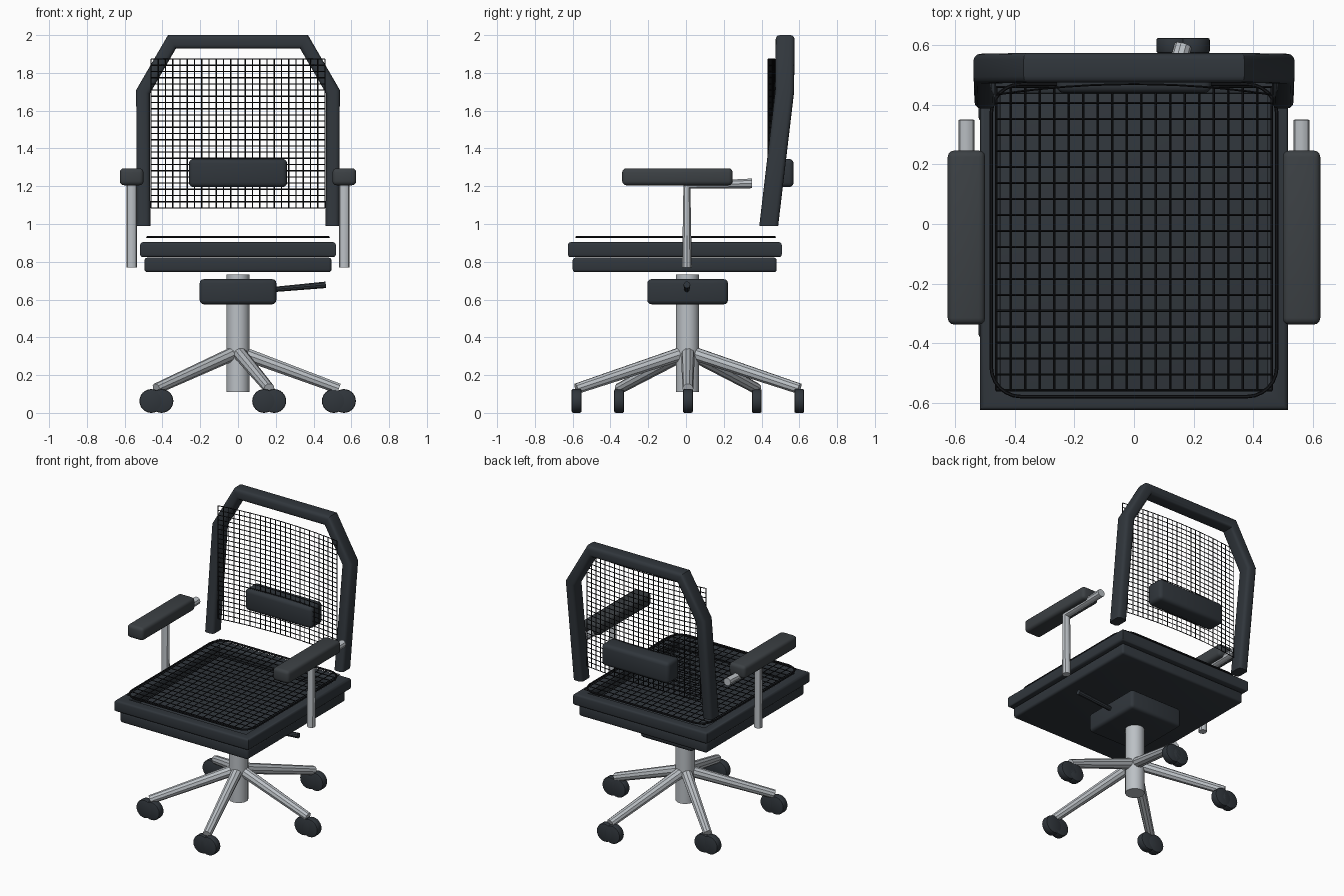
import bpy, bmesh, math
from mathutils import Vector

if "Cube" in bpy.data.objects:
    bpy.data.objects.remove(bpy.data.objects["Cube"])


def material(name, col):
    m = bpy.data.materials.new(name)
    m.diffuse_color = (*col, 1)
    m.use_nodes = True
    m.node_tree.nodes["Principled BSDF"].inputs["Base Color"].default_value = m.diffuse_color
    return m


DARK = material("dark_plastic", (0.03, 0.037, 0.045))
PAD = material("pad_grey", (0.045, 0.052, 0.058))
METAL = material("light_metal", (0.5, 0.53, 0.56))
WIRE = material("mesh_black", (0.008, 0.009, 0.011))


def finish(ob, mat):
    ob.data.materials.clear()
    ob.data.materials.append(mat)
    bpy.ops.object.select_all(action='DESELECT')
    ob.select_set(True)
    bpy.context.view_layer.objects.active = ob
    if ob.type == 'CURVE':
        bpy.ops.object.convert(target='MESH')
        ob = bpy.context.view_layer.objects.active
    bpy.ops.object.shade_smooth_by_angle(angle=math.radians(35))
    return ob


def from_bmesh(name, bm, mat):
    bmesh.ops.recalc_face_normals(bm, faces=bm.faces)
    me = bpy.data.meshes.new(name)
    bm.to_mesh(me)
    bm.free()
    ob = bpy.data.objects.new(name, me)
    bpy.context.collection.objects.link(ob)
    return finish(ob, mat)


def box(name, lo, hi, bevel, mat):
    bm = bmesh.new()
    bmesh.ops.create_cube(bm, size=1)
    for v in bm.verts:
        v.co = Vector([(a + b) / 2 + c * (b - a) for a, b, c in zip(lo, hi, v.co)])
    bmesh.ops.bevel(bm, geom=bm.edges[:], offset=bevel, segments=3,
                    profile=0.5, affect='EDGES')
    return from_bmesh(name, bm, mat)


def tubes(name, paths, radii, mat, res=3, cyclic=False):
    """Round bars along polylines; radii holds one value per path point or a single value."""
    cu = bpy.data.curves.new(name, 'CURVE')
    cu.dimensions = '3D'
    cu.bevel_depth = 1
    cu.bevel_resolution = res
    cu.use_fill_caps = True
    for path in paths:
        sp = cu.splines.new('POLY')
        sp.points.add(len(path) - 1)
        sp.use_cyclic_u = cyclic
        for i, (p, co) in enumerate(zip(sp.points, path)):
            p.co = (*co, 1)
            p.radius = radii[min(i, len(radii) - 1)]
    ob = bpy.data.objects.new(name, cu)
    bpy.context.collection.objects.link(ob)
    return finish(ob, mat)


def sweep(name, pts, width, depth, axis, r, closed, mat):
    """Rounded rectangular bar along a polyline with mitred corners; depth runs along axis."""
    prof = []
    for q, (sx, sy) in enumerate(((1, 1), (-1, 1), (-1, -1), (1, -1))):
        for k in range(4):
            a = math.radians(90 * q + 30 * k)
            prof.append((sx * (width / 2 - r) + r * math.cos(a),
                         sy * (depth / 2 - r) + r * math.sin(a)))
    pts, axis, n = [Vector(p) for p in pts], Vector(axis), len(pts)
    bm, rings = bmesh.new(), []
    for i, p in enumerate(pts):
        dirs = []
        if closed or i > 0:
            dirs.append(p - pts[i - 1])
        if closed or i < n - 1:
            dirs.append(pts[(i + 1) % n] - p)
        sides = [d.cross(axis).normalized() for d in dirs]
        m = sum(sides, Vector()).normalized()
        m /= m.dot(sides[0])
        rings.append([bm.verts.new(p + m * u + axis * v) for u, v in prof])
    for i in range(n if closed else n - 1):
        a, b = rings[i], rings[(i + 1) % n]
        for j in range(len(prof)):
            k = (j + 1) % len(prof)
            bm.faces.new((a[j], a[k], b[k], b[j]))
    if not closed:
        bm.faces.new(rings[0])
        bm.faces.new(rings[-1])
    return from_bmesh(name, bm, mat)


def lerp(a, b, n):
    return [a + (b - a) * i / (n - 1) for i in range(n)]


# seat: solid base, mitred frame on top, mesh just above
box("seat_base", (-0.495, -0.6, 0.745), (0.495, 0.48, 0.822), 0.015, DARK)
sweep("seat_frame", [(-0.483, -0.59, 0.864), (0.483, -0.59, 0.864),
                     (0.483, 0.472, 0.864), (-0.483, 0.472, 0.864)],
      0.07, 0.08, (0, 0, 1), 0.015, True, DARK)
rim = []
for q, (cx, cy) in enumerate(((0.38, 0.37), (-0.38, 0.37), (-0.38, -0.48), (0.38, -0.48))):
    for k in range(7):
        a = math.radians(90 * q + 15 * k)
        rim.append((cx + 0.1 * math.cos(a), cy + 0.1 * math.sin(a), 0.93))
tubes("seat_mesh_rim", [rim], [0.006], WIRE, 1, True)
tubes("seat_mesh", [[(x, -0.56, 0.93), (x, 0.46, 0.93)] for x in lerp(-0.463, 0.463, 20)] +
      [[(-0.463, y, 0.93), (0.463, y, 0.93)] for y in lerp(-0.56, 0.46, 20)],
      [0.0035], WIRE, 0)

# backrest: bent frame, curved mesh, lumbar pad
half = [(0.5, 0.438, 0.99), (0.503, 0.522, 1.7), (0.35, 0.525, 1.964)]
sweep("back_frame", [(-x, y, z) for x, y, z in half] + half[::-1],
      0.072, 0.1, (0, 1, 0), 0.022, False, DARK)


def back_y(x):
    return 0.435 + 0.035 * (1 - (x / 0.46) ** 2)


tubes("back_mesh", [[(x, back_y(x), 1.085), (x, back_y(x), 1.873)] for x in lerp(-0.46, 0.46, 25)] +
      [[(x, back_y(x), z) for x in lerp(-0.46, 0.46, 13)] for z in lerp(1.085, 1.873, 25)],
      [0.0032], WIRE, 0)
box("lumbar_pad", (-0.26, 0.44, 1.195), (0.26, 0.57, 1.345), 0.025, DARK)

# armrests
for s, side in ((-1, "left"), (1, "right")):
    xs = sorted((s * 0.5, s * 0.626))
    box(side + "_arm_pad", (xs[0], -0.338, 1.205), (xs[1], 0.247, 1.295), 0.022, PAD)
    tubes(side + "_arm_support", [[(s * 0.563, 0.005, 0.77), (s * 0.563, 0.005, 1.205),
                                   (s * 0.563, 0.35, 1.215)]], [0.027], METAL)

# tilt mechanism, lever and gas column
box("tilt_mechanism", (-0.203, -0.205, 0.575), (0.203, 0.222, 0.708), 0.022, DARK)
tubes("tilt_lever", [[(0.15, 0.005, 0.65), (0.465, 0.005, 0.678)]], [0.014, 0.018], DARK)
col = tubes("gas_column", [[(0, 0.008, 0.11), (0, 0.008, 0.732)]], [0.0615], METAL, 6)

# five-arm base with twin casters
for i in range(5):
    a = math.radians(72 * i)
    x, y = 0.534 * math.cos(a), 0.01 + 0.62 * math.sin(a)
    tubes(f"base_arm_{i + 1}", [[(0, 0.01, 0.325), (x, y, 0.128)]], [0.037, 0.029], METAL)
    for j, dx in enumerate((-0.027, 0.027)):
        bm = bmesh.new()
        bmesh.ops.create_cone(bm, cap_ends=True, segments=24, radius1=0.063,
                              radius2=0.063, depth=0.052)
        rims = [e for e in bm.edges if abs(e.verts[0].co.z - e.verts[1].co.z) < 1e-5]
        bmesh.ops.bevel(bm, geom=rims, offset=0.008, segments=2, profile=0.5, affect='EDGES')
        for v in bm.verts:
            v.co = Vector((v.co.x + x + dx, v.co.z + y, v.co.y + 0.063))
        from_bmesh(f"caster_{i + 1}_{j + 1}", bm, DARK)
